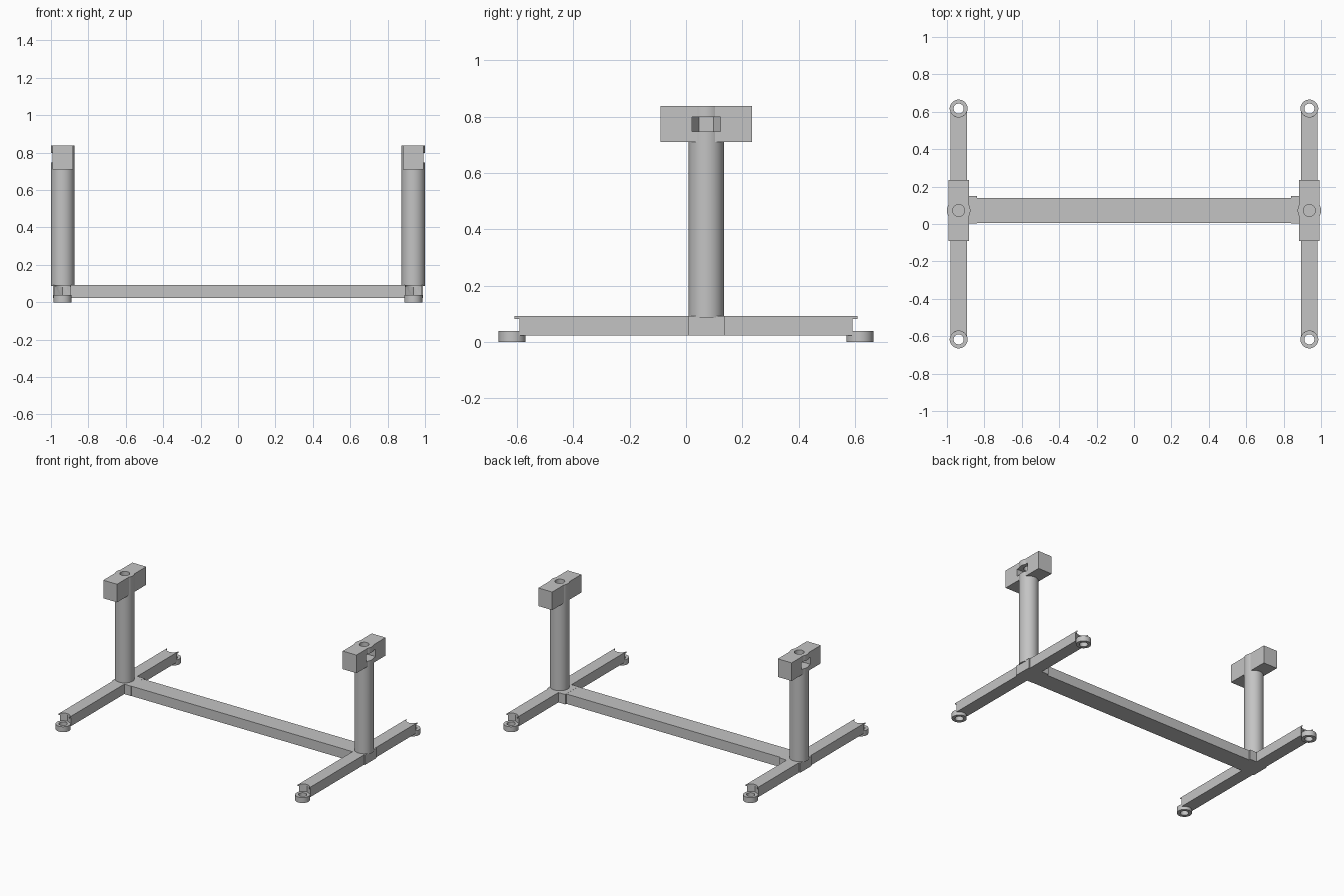
import bpy
import math

if "Cube" in bpy.data.objects:
    bpy.data.objects.remove(bpy.data.objects["Cube"])

# Single plain grey
grey = bpy.data.materials.new("plain grey")
grey.use_nodes = True
COLOUR = (0.55, 0.55, 0.55, 1)
grey.diffuse_color = COLOUR
grey.node_tree.nodes["Principled BSDF"].inputs["Base Color"].default_value = COLOUR

POST_X, POST_Y = 0.9375, 0.072
FOOT_Y = 0.617
NUT_R = 0.051


def finish(name):
    ob = bpy.context.object
    ob.name = name
    ob.data.materials.append(grey)
    return ob


def box(name, x, y, z):
    """Box from (low, high) pairs on each axis."""
    spans = (x, y, z)
    bpy.ops.mesh.primitive_cube_add(size=1, location=[(a + b) / 2 for a, b in spans])
    bpy.context.object.scale = [abs(b - a) for a, b in spans]
    bpy.ops.object.transform_apply(location=False, rotation=False, scale=True)
    return finish(name)


def prism(name, x, y, z, radius, sides=48):
    """Upright cylinder, or a nut shape with corners along y."""
    bpy.ops.mesh.primitive_cylinder_add(vertices=sides, radius=radius, depth=z[1] - z[0],
                                        location=(x, y, (z[0] + z[1]) / 2))
    return finish(name)


def boolean(ob, tool, operation="DIFFERENCE"):
    """Apply a boolean and discard the tool."""
    tool.hide_render = True
    bpy.context.view_layer.objects.active = ob
    mod = ob.modifiers.new("boolean", "BOOLEAN")
    mod.operation, mod.object, mod.solver = operation, tool, "EXACT"
    bpy.ops.object.modifier_apply(modifier=mod.name)
    bpy.data.objects.remove(tool)


def smooth(ob):
    bpy.ops.object.select_all(action="DESELECT")
    ob.select_set(True)
    bpy.context.view_layer.objects.active = ob
    bpy.ops.object.shade_smooth_by_angle(angle=math.radians(30))


def build_side(s, side):
    x = s * POST_X
    beam_z = (0.022, 0.092)

    # Floor arm with nut pockets and scooped ends
    arm = box(side + "_floor_arm", (x - 0.044, x + 0.044), (-0.612, 0.612), beam_z)
    for end, word in ((-1, "front"), (1, "back")):
        y = end * FOOT_Y
        boolean(arm, prism("nut_cutter", x, y, (-0.1, 0.082), NUT_R, 6))
        boolean(arm, prism("scoop_cutter", x, y, (0.07, 0.2), 0.045))

        # Ring foot under the arm end
        foot = prism(f"{side}_{word}_ring_foot", x, y, (0, 0.038), 0.048)
        boolean(foot, prism("bore_cutter", x, y, (-0.1, 0.2), 0.027, 32))
        smooth(foot)
    smooth(arm)

    # Hub under the post and socket for the cross beam
    box(side + "_hub", (x - 0.052, x + 0.052), (0.008, 0.137), beam_z)
    box(side + "_beam_socket", (s * 0.84, s * 0.92), (0.004, 0.151), beam_z)

    # Post with clamp head, merged so the post bulges past the head
    post = prism(side + "_post", x, POST_Y, (0.086, 0.838), 0.0625, 64)
    head = box("head", (x - 0.054, x + 0.054), (POST_Y - 0.163, POST_Y + 0.163), (0.71, 0.838))
    boolean(post, head, "UNION")

    # Nut slot open to the outer side, and bolt hole from the top
    slot_z = (0.746, 0.798)
    boolean(post, prism("nut_cutter", x, POST_Y, slot_z, NUT_R, 6))
    boolean(post, box("slot_cutter", (x, x + s * 0.1), (POST_Y - NUT_R, POST_Y + NUT_R), slot_z))
    boolean(post, prism("bolt_cutter", x, POST_Y, (0.76, 0.9), 0.032, 32))
    smooth(post)


build_side(-1, "right")
build_side(1, "left")

# Beam joining both sides
box("cross_beam", (-0.86, 0.86), (0.006, 0.139), (0.022, 0.0915))
